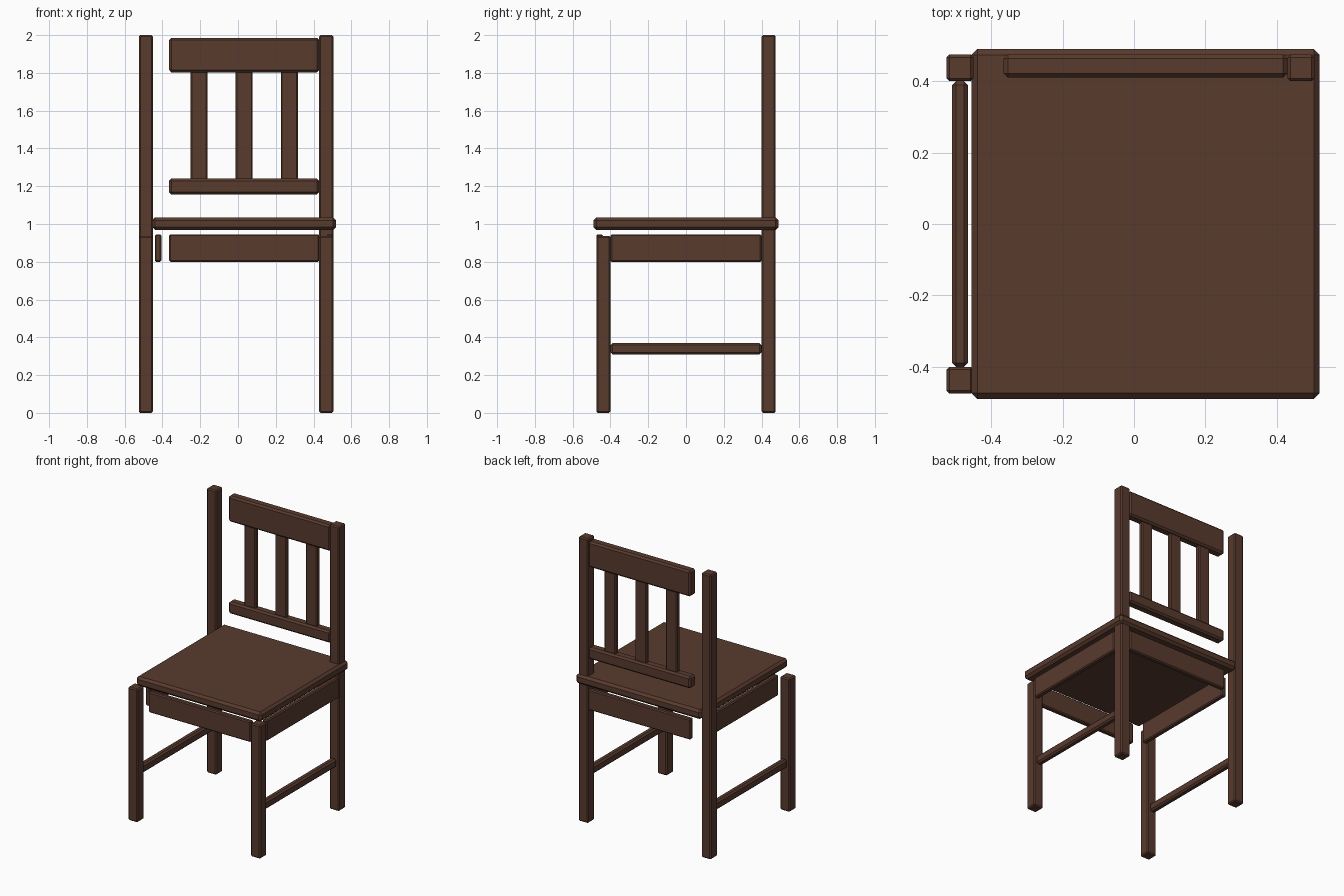
import bpy
import bmesh
from mathutils import Vector

cube = bpy.data.objects.get("Cube")
if cube:
    bpy.data.objects.remove(cube, do_unlink=True)

COLOUR = (0.098, 0.043, 0.027, 1.0)
wood = bpy.data.materials.new("dark_brown_wood")
wood.use_nodes = True
wood.diffuse_color = COLOUR
shader = wood.node_tree.nodes["Principled BSDF"]
shader.inputs["Base Color"].default_value = COLOUR
shader.inputs["Roughness"].default_value = 0.7


def board(name, x, y, z, chamfer=0.01):
    """Chamfered board spanning the given (min, max) ranges."""
    bm = bmesh.new()
    bmesh.ops.create_cube(bm, size=1)
    low, high = (Vector(corner) for corner in zip(x, y, z))
    bmesh.ops.scale(bm, vec=high - low, verts=bm.verts)
    mesh = bpy.data.meshes.new(name)
    bm.to_mesh(mesh)
    bm.free()
    mesh.materials.append(wood)
    obj = bpy.data.objects.new(name, mesh)
    obj.location = (low + high) / 2
    bpy.context.collection.objects.link(obj)
    bevel = obj.modifiers.new("chamfer", 'BEVEL')
    bevel.width = chamfer
    bevel.segments = 1
    return obj


def around(centre, width):
    return (centre - width / 2, centre + width / 2)


MIDDLE = 0.0325            # centre of seat, aprons and back
LEG_X = {"right": -0.4875, "left": 0.4675}
LEG_Y = 0.4375
LEG = 0.075
BETWEEN_X = around(MIDDLE, 0.795)
BETWEEN_Y = around(0, 0.8)
APRON_Z = (0.8, 0.945)

# Seat
board("seat", around(MIDDLE, 0.975), around(0, 0.98), (0.968, 1.035), 0.016)

# Legs, stretchers and side aprons
for side, x in LEG_X.items():
    sign = 1 if side == "left" else -1
    board(f"front_leg_{side}", around(x, LEG), around(-LEG_Y, LEG), (0, 0.937), 0.008)
    board(f"back_leg_{side}", around(x, LEG), around(LEG_Y, LEG), (0, 2), 0.008)
    board(f"stretcher_{side}", around(x, 0.045), BETWEEN_Y, (0.31, 0.37), 0.011)
    board(f"side_apron_{side}", around(MIDDLE + sign * 0.455, 0.035),
          BETWEEN_Y, APRON_Z, 0.007)

# Front and back aprons
for end, sign in (("front", -1), ("back", 1)):
    board(f"{end}_apron", BETWEEN_X, around(sign * 0.4575, 0.035), APRON_Z, 0.007)

# Backrest rails and slats
RAIL_Y = around(0.4425, 0.065)
board("top_rail", BETWEEN_X, RAIL_Y, (1.803, 1.985), 0.012)
board("lower_rail", BETWEEN_X, RAIL_Y, (1.157, 1.24), 0.012)
for i in range(3):
    board(f"back_slat_{i + 1}", around(MIDDLE + (i - 1) * 0.239, 0.09),
          around(0.4425, 0.035), (1.235, 1.808), 0.007)
